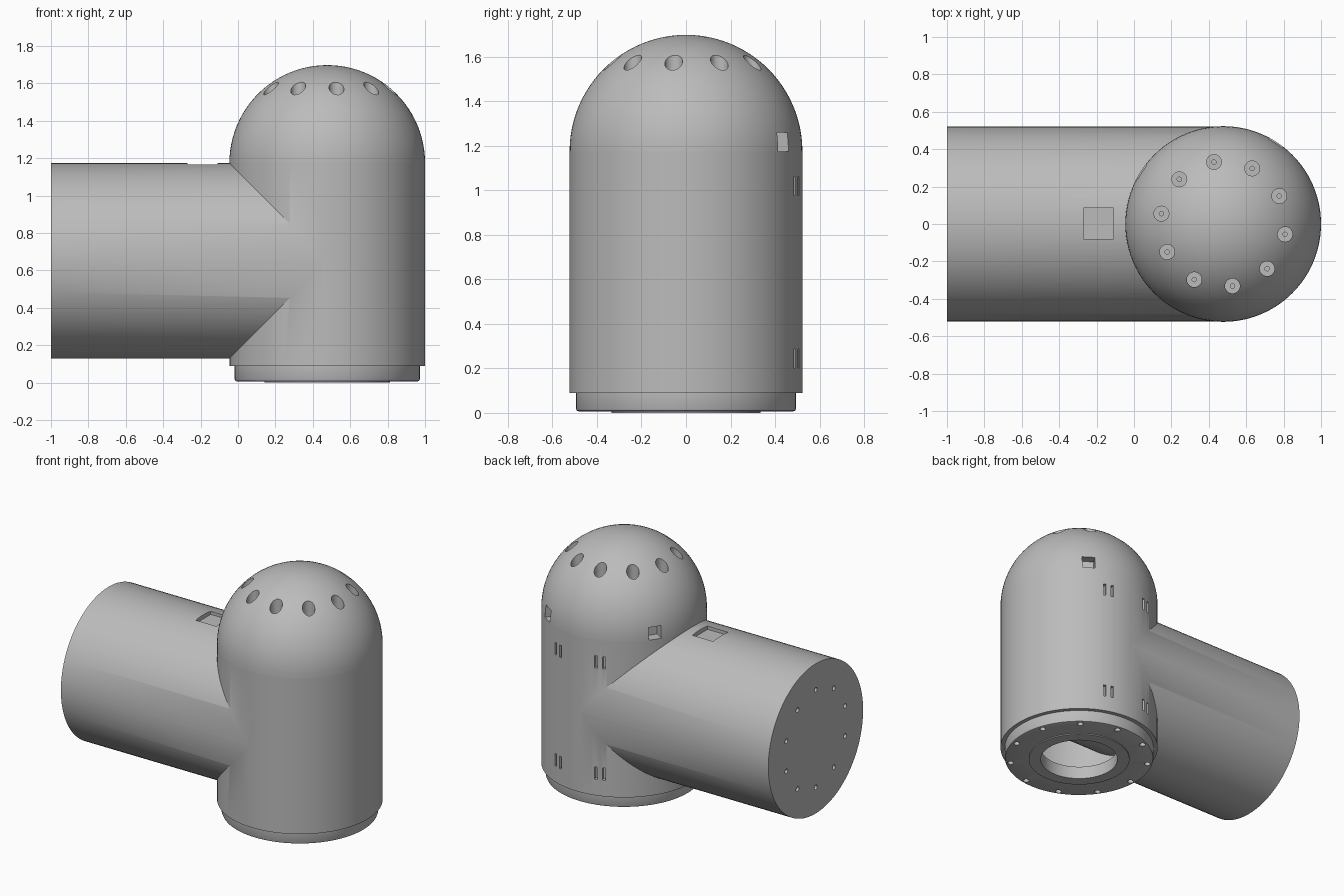
import bpy
import bmesh
import math
from mathutils import Matrix, Vector

cube = bpy.data.objects.get("Cube")
if cube:
    bpy.data.objects.remove(cube, do_unlink=True)

SEGS = 96
CX, R = 0.477, 0.523            # column axis and outer radius
SEAM, BASE, TUBE_Z = 1.175, 0.09, 0.652
COLUMN = Matrix.Translation((CX, 0, 0))
# Tube frame: local z runs along world x, from the open end at -1
TUBE = Matrix.Translation((-1, 0, TUBE_Z)) @ Matrix.Rotation(math.pi / 2, 4, 'Y')

grey = bpy.data.materials.new("plain_grey")
grey.use_nodes = True
grey.diffuse_color = (0.5, 0.5, 0.5, 1)
grey.node_tree.nodes["Principled BSDF"].inputs["Base Color"].default_value = (0.5, 0.5, 0.5, 1)


def make_object(name, bm):
    bmesh.ops.recalc_face_normals(bm, faces=bm.faces)
    mesh = bpy.data.meshes.new(name)
    bm.to_mesh(mesh)
    bm.free()
    mesh.materials.append(grey)
    obj = bpy.data.objects.new(name, mesh)
    bpy.context.scene.collection.objects.link(obj)
    return obj


def lathe(name, profile, frame, closed=False):
    """Spin an (r, z) profile around the frame's local z axis."""
    bm = bmesh.new()
    verts = [bm.verts.new((r, 0, z)) for r, z in profile]
    edges = [bm.edges.new(pair) for pair in zip(verts, verts[1:])]
    if closed:
        edges.append(bm.edges.new((verts[-1], verts[0])))
    bmesh.ops.spin(bm, geom=verts + edges, cent=(0, 0, 0), axis=(0, 0, 1),
                   angle=2 * math.pi, steps=SEGS, use_merge=True)
    bmesh.ops.remove_doubles(bm, verts=bm.verts, dist=1e-5)
    bmesh.ops.transform(bm, matrix=frame, verts=bm.verts)
    return make_object(name, bm)


def add_box(bm, frame, size):
    bmesh.ops.create_cube(bm, size=1, matrix=frame @ Matrix.Diagonal((*size, 1)))


def add_drill(bm, frame, radius, low, high, segs=24):
    bmesh.ops.create_cone(bm, cap_ends=True, segments=segs, radius1=radius, radius2=radius,
                          depth=high - low,
                          matrix=frame @ Matrix.Translation((0, 0, (low + high) / 2)))


def ring(frame, radius, count, phase=0.0):
    """Frames spaced evenly on a circle."""
    for i in range(count):
        a = math.radians(phase) + 2 * math.pi * i / count
        yield frame @ Matrix.Translation((radius * math.cos(a), radius * math.sin(a), 0))


def on_column(degrees, z):
    """Frame on the column wall, local x pointing outward."""
    return (COLUMN @ Matrix.Rotation(math.radians(degrees), 4, 'Z')
            @ Matrix.Translation((R, 0, z)))


def combine(obj, tool, operation='DIFFERENCE'):
    mod = obj.modifiers.new("cut", 'BOOLEAN')
    mod.operation = operation
    mod.solver = 'EXACT'
    mod.object = tool
    graph = bpy.context.evaluated_depsgraph_get()
    result = bpy.data.meshes.new_from_object(obj.evaluated_get(graph))
    obj.modifiers.clear()
    obj.data = result
    bpy.data.objects.remove(tool, do_unlink=True)


# Column and side tube, joined and hollowed
body = lathe("housing", [(0, BASE), (R, BASE), (R, SEAM), (0, SEAM)], COLUMN)
tube_r = R - 0.001
combine(body, lathe("tube", [(0, 0), (tube_r, 0), (tube_r, 1.477), (0, 1.477)], TUBE), 'UNION')
combine(body, lathe("column_cavity", [(0, 0.05), (0.44, 0.05), (0.44, 1.25), (0, 1.25)], COLUMN))
combine(body, lathe("tube_cavity", [(0, -0.05), (0.27, -0.05), (0.27, 0.06), (0.43, 0.06),
                                    (0.43, 1.4), (0, 1.4)], TUBE))

# Slot pairs, tube pocket and end-face screw holes
bm = bmesh.new()
for degrees in (72, 108):
    for z in (0.245, 1.02):
        for side in (-1, 1):
            add_box(bm, on_column(degrees + side * 2.9, z), (0.05, 0.018, 0.085))
add_box(bm, Matrix.Translation((-0.19, 0.003, 1.2)), (0.16, 0.165, 0.11))
for frame in ring(TUBE, 0.34, 10):
    add_drill(bm, frame, 0.016, -0.05, 0.04, 16)
combine(body, make_object("housing_cuts", bm))

# Hollow dome
arc = [i * math.pi / 48 for i in range(25)]
outer = [(R * math.cos(a), SEAM + R * math.sin(a)) for a in arc]
inner = [(0.42 * math.cos(a), SEAM + 0.42 * math.sin(a)) for a in reversed(arc)]
dome = lathe("dome", outer + inner + outer[:1], COLUMN)

# Vertical counterbores and rim notches
bm = bmesh.new()
for frame in ring(COLUMN, 0.335, 10, -9.5):
    add_drill(bm, frame, 0.04, 1.5, 1.8)
for degrees in (57, 147):
    add_box(bm, on_column(degrees, 1.205), (0.14, 0.085, 0.11))
combine(dome, make_object("dome_cuts", bm))
bm = bmesh.new()
for frame in ring(COLUMN, 0.335, 10, -9.5):
    add_drill(bm, frame, 0.012, 1.47, 1.55, 12)
combine(dome, make_object("dome_pilot_holes", bm))

# Base flange with rounded lower edge and a raised inner ring
flange = lathe("base_flange", [(0.255, 0), (0.335, 0), (0.335, 0.007), (0.483, 0.007),
                               (0.491, 0.01), (0.495, 0.019), (0.495, BASE),
                               (0.255, BASE)], COLUMN, closed=True)
bm = bmesh.new()
for frame in ring(COLUMN, 0.46, 11, 51):
    add_drill(bm, frame, 0.02, -0.05, 0.05, 16)
combine(flange, make_object("flange_holes", bm))

# Smooth curved walls, keep edges sharp
bpy.ops.object.select_all(action='DESELECT')
for obj in (body, dome, flange):
    obj.select_set(True)
bpy.context.view_layer.objects.active = body
bpy.ops.object.shade_smooth_by_angle(angle=math.radians(30))
